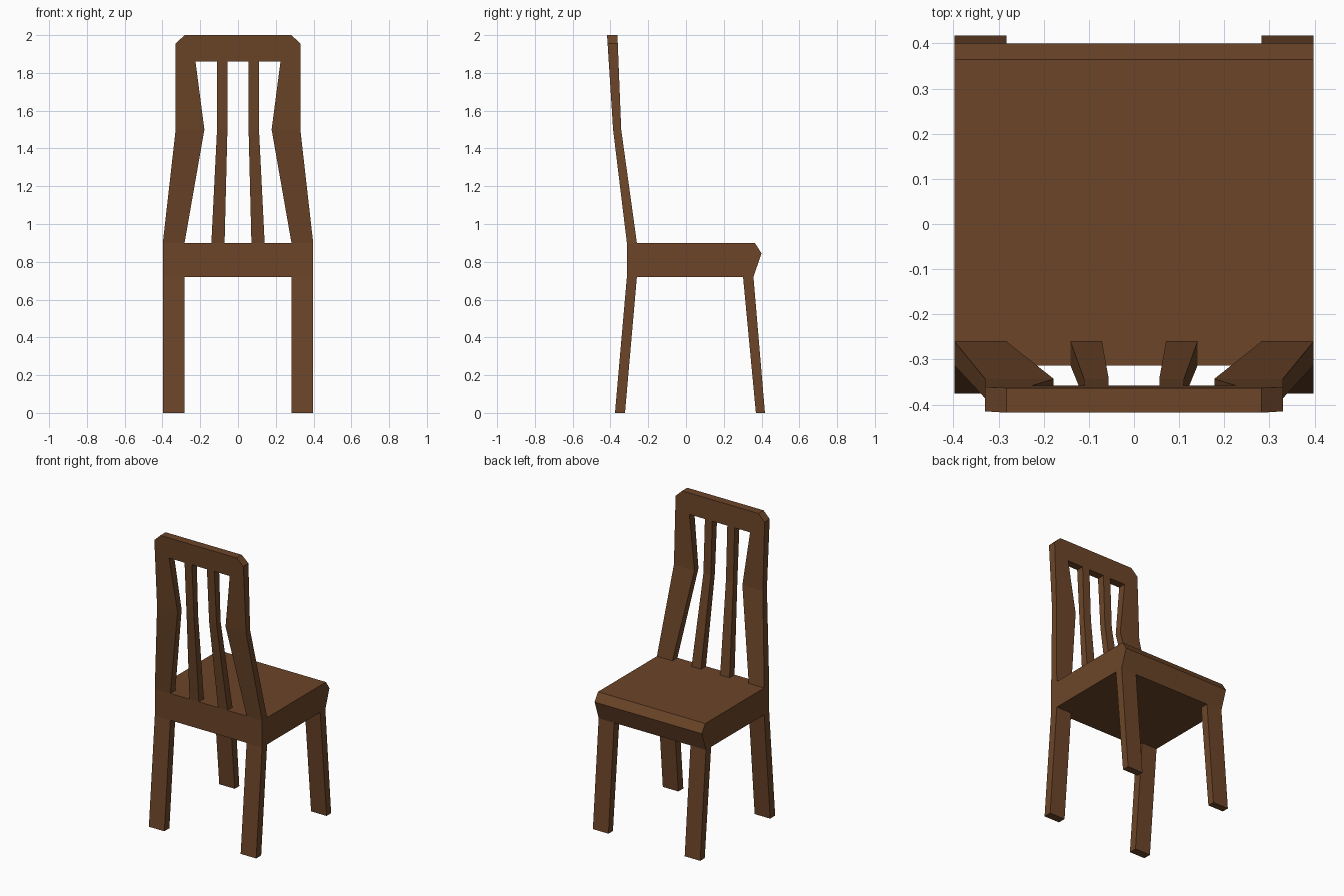
import bpy
import bmesh

if "Cube" in bpy.data.objects:
    bpy.data.objects.remove(bpy.data.objects["Cube"])

wood = bpy.data.materials.new("brown_wood")
wood.diffuse_color = (0.15, 0.06, 0.022, 1)
wood.use_nodes = True
wood.node_tree.nodes["Principled BSDF"].inputs["Base Color"].default_value = wood.diffuse_color


def finish(name, bm, mirror=False):
    bmesh.ops.recalc_face_normals(bm, faces=bm.faces)
    mesh = bpy.data.meshes.new(name)
    bm.to_mesh(mesh)
    bm.free()
    mesh.materials.append(wood)
    obj = bpy.data.objects.new(name, mesh)
    bpy.context.collection.objects.link(obj)
    if mirror:
        mod = obj.modifiers.new("mirror_x", 'MIRROR')
        mod.use_mirror_merge = False
    return obj


def depth_at(depth, z):
    """Interpolate the two y limits at height z."""
    for (z0, a0, b0), (z1, a1, b1) in zip(depth, depth[1:]):
        if z <= z1:
            t = (z - z0) / (z1 - z0)
            return a0 + t * (a1 - a0), b0 + t * (b1 - b0)
    return depth[-1][1:]


def strip(name, rows, depth, mirror=False):
    """Solid strip through rows of (outer, inner) x-z points, bent in y by depth."""
    bm = bmesh.new()
    rings = []
    for outer, inner in rows:
        (oa, ob), (ia, ib) = depth_at(depth, outer[1]), depth_at(depth, inner[1])
        corners = [(outer, oa), (inner, ia), (inner, ib), (outer, ob)]
        rings.append([bm.verts.new((p[0], y, p[1])) for p, y in corners])
    for r, s in zip(rings, rings[1:]):
        for i in range(4):
            j = (i + 1) % 4
            bm.faces.new((r[i], r[j], s[j], s[i]))
    bm.faces.new(rings[0])
    bm.faces.new(rings[-1])
    return finish(name, bm, mirror)


def upright(levels):
    return [((a, z), (b, z)) for z, a, b in levels]


# seat: side profile (y, z) extruded across x
W = 0.398
profile = [(-0.313, 0.72), (0.357, 0.72), (0.4, 0.845), (0.364, 0.9), (-0.313, 0.9)]
bm = bmesh.new()
side = bm.faces.new([bm.verts.new((-W, y, z)) for y, z in profile])
out = bmesh.ops.extrude_face_region(bm, geom=[side])
moved = [v for v in out["geom"] if isinstance(v, bmesh.types.BMVert)]
bmesh.ops.translate(bm, verts=moved, vec=(2 * W, 0, 0))
finish("seat", bm)

# splayed legs
leg = upright([(0, W, 0.283), (0.72, W, 0.283)])
strip("backrest_legs", leg, [(0, -0.376, -0.323), (0.72, -0.313, -0.26)], True)
strip("seat_edge_legs", leg, [(0, 0.37, 0.418), (0.72, 0.302, 0.357)], True)

# backrest frame: up one post, across the top rail, down the other
lean = [(0.9, -0.313, -0.26), (1.5, -0.386, -0.343), (2.0, -0.418, -0.363)]
half = [((W, 0.9), (0.283, 0.9)), ((0.33, 1.5), (0.178, 1.5)),
        ((0.33, 1.955), (0.225, 1.86)), ((0.283, 2.0), (0.2, 1.86))]
other = [((-o[0], o[1]), (-i[0], i[1])) for o, i in reversed(half)]
strip("backrest_frame", half + other, lean)

# backrest slats
strip("backrest_slats",
      upright([(0.9, 0.141, 0.071), (1.5, 0.111, 0.056), (1.86, 0.11, 0.056)]), lean, True)
